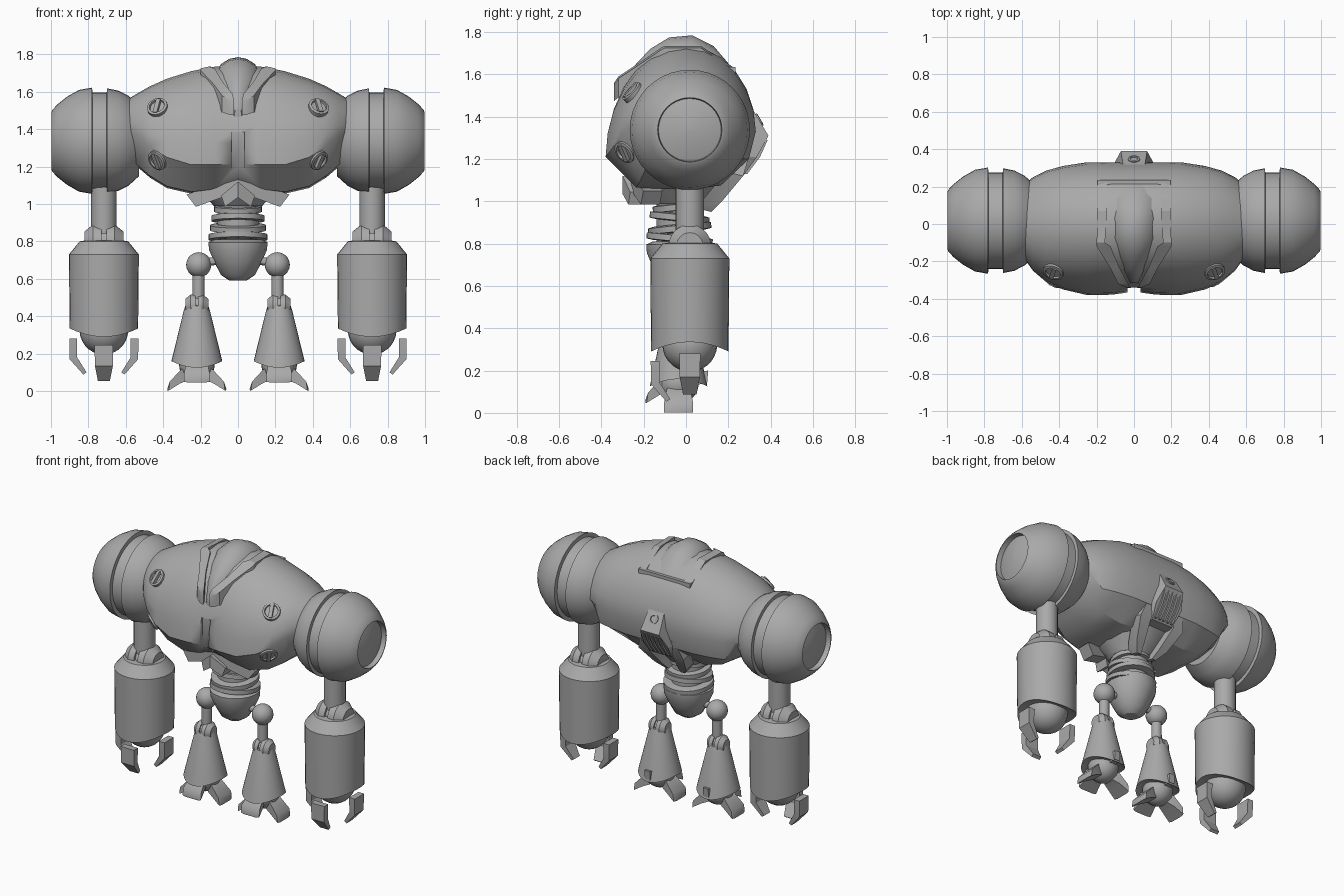
import bpy, bmesh
from math import sin, cos, pi, radians
from mathutils import Vector, Matrix

if "Cube" in bpy.data.objects:
    bpy.data.objects.remove(bpy.data.objects["Cube"])

steel = bpy.data.materials.new("steel_grey")
steel.use_nodes = True
GREY = (0.4, 0.4, 0.4, 1)
steel.diffuse_color = GREY
steel.node_tree.nodes["Principled BSDF"].inputs["Base Color"].default_value = GREY
SIDES = (("left", 1), ("right", -1))


def finish(name, bm, angle=30):
    bmesh.ops.remove_doubles(bm, verts=bm.verts, dist=1e-5)
    bmesh.ops.recalc_face_normals(bm, faces=bm.faces)
    me = bpy.data.meshes.new(name)
    bm.to_mesh(me)
    bm.free()
    me.materials.append(steel)
    ob = bpy.data.objects.new(name, me)
    bpy.context.collection.objects.link(ob)
    bpy.ops.object.select_all(action='DESELECT')
    ob.select_set(True)
    bpy.context.view_layer.objects.active = ob
    bpy.ops.object.shade_smooth_by_angle(angle=radians(angle))
    return ob


def loft(name, rings, matrix=Matrix(), angle=30):
    """Skin a list of equal closed rings and cap both ends."""
    bm = bmesh.new()
    rows = [[bm.verts.new(matrix @ Vector(p)) for p in r] for r in rings]
    n = len(rows[0])
    for a, b in zip(rows, rows[1:]):
        for i in range(n):
            j = (i + 1) % n
            bm.faces.new((a[i], a[j], b[j], b[i]))
    bm.faces.new(rows[0])
    bm.faces.new(rows[-1][::-1])
    return finish(name, bm, angle)


def turned(name, profile, at, rot=Matrix(), seg=32, bend=None):
    """Revolve (radius, height) points about local z; bend may alter a point."""
    rings = []
    for k, (r, h) in enumerate(profile):
        ring = [Vector((r * cos(2 * pi * i / seg), r * sin(2 * pi * i / seg), h)) for i in range(seg)]
        rings.append([bend(k, p) for p in ring] if bend else ring)
    return loft(name, rings, Matrix.Translation(at) @ rot.to_4x4())


def ball(name, at, r):
    prof = [(max(r * sin(pi * i / 14), 0.001), r * cos(pi * i / 14)) for i in range(15)]
    return turned(name, prof, at, seg=24)


def rod(name, a, b, r, seg=20):
    d = Vector(b) - Vector(a)
    return turned(name, [(r, 0), (r, d.length)], a, d.to_track_quat('Z', 'Y').to_matrix(), seg)


def box(name, x, y, z):
    return loft(name, [[(x[0], y[0], h), (x[1], y[0], h), (x[1], y[1], h), (x[0], y[1], h)] for h in z])


def claw(name, sections, at, turn):
    """Sections are (outer r, outer z, inner r, inner z, half width)."""
    rings = [[(a, -w, b), (a, w, b), (c, w, d), (c, -w, d)] for a, b, c, d, w in sections]
    loft(name, rings, Matrix.Translation(at) @ Matrix.Rotation(radians(turn), 4, 'Z'))


# Torso: cross-sections (x, top, bottom, crease height, front, back)
half = [(0.0, 1.735, 1.10, 1.21, -.362, .33), (.12, 1.735, 1.07, 1.21, -.378, .33),
        (.25, 1.71, 1.055, 1.21, -.38, .33), (.38, 1.67, 1.085, 1.25, -.35, .31),
        (.47, 1.63, 1.14, 1.31, -.31, .285), (.54, 1.59, 1.2, 1.37, -.25, .25),
        (.59, 1.56, 1.27, 1.40, -.18, .21)]


def torso_ring(x, top, bot, crease, front, back):
    ring = [(x, front * cos(t * pi / 14), crease + (top - crease) * sin(t * pi / 14)) for t in range(8)]
    ring += [(x, back * sin(t * pi / 12), 1.33 + (top - 1.33) * cos(t * pi / 12)) for t in range(1, 7)]
    ring += [(x, back * .9, 1.2 if x < .5 else 1.3), (x, back * .5, bot + .02), (x, 0, bot), (x, front * .62, bot + .01)]
    return ring


rings = [torso_ring(*s) for s in half]
rings = [[(-x, y, z) for x, y, z in r] for r in rings[:0:-1]] + rings
torso = loft("torso", rings, angle=32)

# Slot cut in the middle of the chest
cutter = box("slot_cutter", (-.034, .034), (-.5, -.335), (1.1, 1.385))
cut = torso.modifiers.new("slot", 'BOOLEAN')
cut.object, cut.operation, cut.solver = cutter, 'DIFFERENCE', 'EXACT'
bpy.context.view_layer.objects.active = torso
bpy.ops.object.modifier_apply(modifier="slot")
bpy.data.objects.remove(cutter)

# Slotted screws seated on the chest surface
for side, s in SIDES:
    for level, z in (("upper", 1.515), ("lower", 1.235)):
        hit, at, normal, _ = torso.ray_cast(Vector((s * .43, -1, z)), Vector((0, 1, 0)))
        if hit:
            face = normal.to_track_quat('Z', 'Y').to_matrix()
            turned(f"{side}_{level}_screw", [(.056, -.03), (.056, .012), (.042, .016), (.04, .004)], at, face, 20)
            bar = [[(a, b, h) for a, b in ((-.012, -.045), (.012, -.045), (.012, .045), (-.012, .045))] for h in (-.01, .022)]
            loft(f"{side}_{level}_screw_bar", bar, Matrix.Translation(at) @ face.to_4x4())

# Head hood: arched sections (y, half width, base, crown)
hood = [(.215, .145, 1.56, 1.635), (.13, .15, 1.58, 1.735), (.03, .15, 1.6, 1.785), (-.08, .145, 1.6, 1.775),
        (-.17, .115, 1.55, 1.72), (-.25, .07, 1.5, 1.635), (-.315, .02, 1.46, 1.52)]
loft("head_hood", [[(w * cos(t * pi / 10), y, b + (c - b) * sin(t * pi / 10)) for t in range(11)]
                   for y, w, b, c in hood], angle=40)

# Collar frame around the hood (x inner, x outer, y, top, bottom)
frame = [(.145, .195, .23, 1.63, 1.54), (.145, .195, .07, 1.735, 1.6), (.155, .2, -.1, 1.735, 1.6),
         (.125, .2, -.12, 1.725, 1.58), (.08, .13, -.23, 1.65, 1.5), (.03, .085, -.32, 1.59, 1.49),
         (.022, .04, -.34, 1.56, 1.475)]
for side, s in SIDES:
    loft(f"{side}_collar_frame", [[(s * a, y, t), (s * b, y, t - .01), (s * b, y, l), (s * a, y, l)] for a, b, y, t, l in frame])
box("rear_collar_bar", (-.195, .195), (.185, .235), (1.54, 1.635))

# Back hump with port, vents and fins (z, base half width, outer half width, outer y)
hump = [(1.47, .075, .055, .295), (1.31, .125, .07, .39), (1.21, .14, .1, .335), (1.12, .1, .08, .27)]
loft("back_hump", [[(-a, .18, z), (a, .18, z), (b, y, z), (-b, y, z)] for z, a, b, y in hump])
slope = Vector((0, .16, .095)).normalized().to_track_quat('Z', 'Y').to_matrix()
turned("back_port", [(.032, -.02), (.032, .006), (.022, .008), (.02, -.003)], (0, .345, 1.385), slope, 16)
for i in range(5):
    x = (i - 2) * .032
    loft(f"back_vent_{i + 1}", [[(x - .008, y, z), (x + .008, y, z), (x + .008, y - .05, z), (x - .008, y - .05, z)]
                                for z, y in ((1.29, .386), (1.21, .35), (1.13, .29))])
for side, s in SIDES:
    fin = [(.1, .31, 1.25, .03), (.13, .27, 1.12, .04), (.09, .17, 1.0, .03), (.06, .12, .95, .015)]
    loft(f"{side}_back_fin", [[(s * x - w, y, z), (s * x + w, y, z), (s * x + w, y - .08, z + .02),
                               (s * x - w, y - .08, z + .02)] for x, y, z, w in fin])
    # Front skirt plates under the chest
    plate = [(0, 1.13), (.17, 1.09), (.275, 1.05), (.225, .985), (.1, 1.03), (0, 1.06)]
    loft(f"{side}_skirt_plate", [[(s * x, y - .2 + abs(x) * .25, z) for x, z in plate] for y in (-.07, .02)])
    flap = [(0, 1.12), (.09, 1.045), (.07, .985), (0, 1.035)]
    loft(f"{side}_skirt_flap", [[(s * x, y + abs(x) * .4, z) for x, z in flap] for y in (-.3, -.2)])
turned("belly", [(.26, 1.14), (.2, 1.07), (.13, .99)], (0, -.03, 0), seg=10)

# Waist with stacked rings, and pelvis
turned("waist", [(.11, 1.02), (.11, .78)], (0, -.03, 0))
for i, (z, r) in enumerate(((.975, .128), (.925, .142), (.875, .15), (.825, .157))):
    turned(f"waist_ring_{i + 1}", [(r - .03, -.02), (r, -.016), (r, .012), (r - .03, .018)], (0, -.03, z),
           Matrix.Rotation(radians(6 * (-1) ** i), 3, 'X'))
turned("pelvis", [(.13, .81), (.158, .795), (.155, .755), (.125, .685), (.09, .62), (.045, .59)], (0, -.03, 0), seg=16)


def arch(depth, span):
    """Raise the last two profile rings along the middle so the hem arches."""
    def bend(k, p):
        if k >= 3:
            p.z += depth * (1 - min(1, (p.y / span) ** 2))
        return p
    return bend


def joint(name, at, r, w):
    """Two cheeks around a hinge disc, axis along x."""
    turn = Matrix.Rotation(pi / 2, 3, 'Y')
    turned(name + "_disc", [(r * .85, -w * .2), (r * .85, w * .2)], at, turn)
    for label, s in SIDES:
        turned(f"{name}_{label}_cheek", [(r, s * w * .12), (r, s * w * .55), (r * .62, s * w), (r * .5, s * w)], at, turn)


for side, s in SIDES:
    # Shoulder: grooved ball with a recessed outer cap, turned about x
    shell = [(.19, .53), (.24, .585), (.268, .64), (.28, .70), (.258, .702), (.258, .778), (.284, .78),
             (.272, .85), (.235, .915), (.195, .965), (.165, .993), (.152, .998), (.148, .965), (.09, .982), (.001, .99)]
    turned(f"{side}_shoulder", shell, (0, .018, 1.338), Matrix.Rotation(s * pi / 2, 3, 'Y'), 40)

    # Arm
    ax, ay = s * .717, .018
    rod(f"{side}_upper_arm", (ax, ay, .84), (ax, ay, 1.12), .068)
    joint(f"{side}_elbow", (ax, ay, .79), .1, .105)
    turned(f"{side}_forearm", [(.1, .805), (.13, .8), (.187, .73), (.183, .29), (.14, .295)],
           (ax, ay, 0), bend=arch(.045, .183))
    ball(f"{side}_palm", (ax, ay, .325), .13)
    finger = [(.185, .28, .143, .28, .05), (.183, .17, .143, .18, .048), (.11, .088, .093, .1, .032)]
    for label, turn, drop in (("outer", 0, 0), ("inner", 180, 0), ("front", -90, -.035)):
        claw(f"{side}_{label}_finger", finger, (ax, ay, drop), turn)

    # Leg
    lx, ly = s * .22, -.035
    ball(f"{side}_hip_ball", (s * .21, ly, .675), .067)
    rod(f"{side}_hip_pin", (s * .21, ly, .68), (s * .1, ly, .7), .022, 12)
    rod(f"{side}_thigh", (s * .212, ly, .48), (s * .21, ly, .65), .032)
    joint(f"{side}_knee", (lx, ly, .455), .06, .062)
    turned(f"{side}_shin", [(.04, .462), (.062, .455), (.07, .43), (.136, .125), (.11, .13)],
           (lx, ly, 0), bend=arch(.035, .136))
    ball(f"{side}_ankle", (lx, ly, .14), .095)
    toe = [(.05, .13, .045, .06, .04), (.085, .115, .09, .04, .055), (.145, .05, .15, .003, .068), (.158, .012, .156, .001, .045)]
    for label, turn, lift in (("outer", 0, 0), ("inner", 180, 0), ("front", -90, .045)):
        claw(f"{side}_{label}_toe", toe, (lx, ly, lift), turn)
    claw(f"{side}_heel_spur", [(.06, .19, .06, .13, .025), (.14, .2, .135, .14, .02)], (lx, ly, 0), 90)
